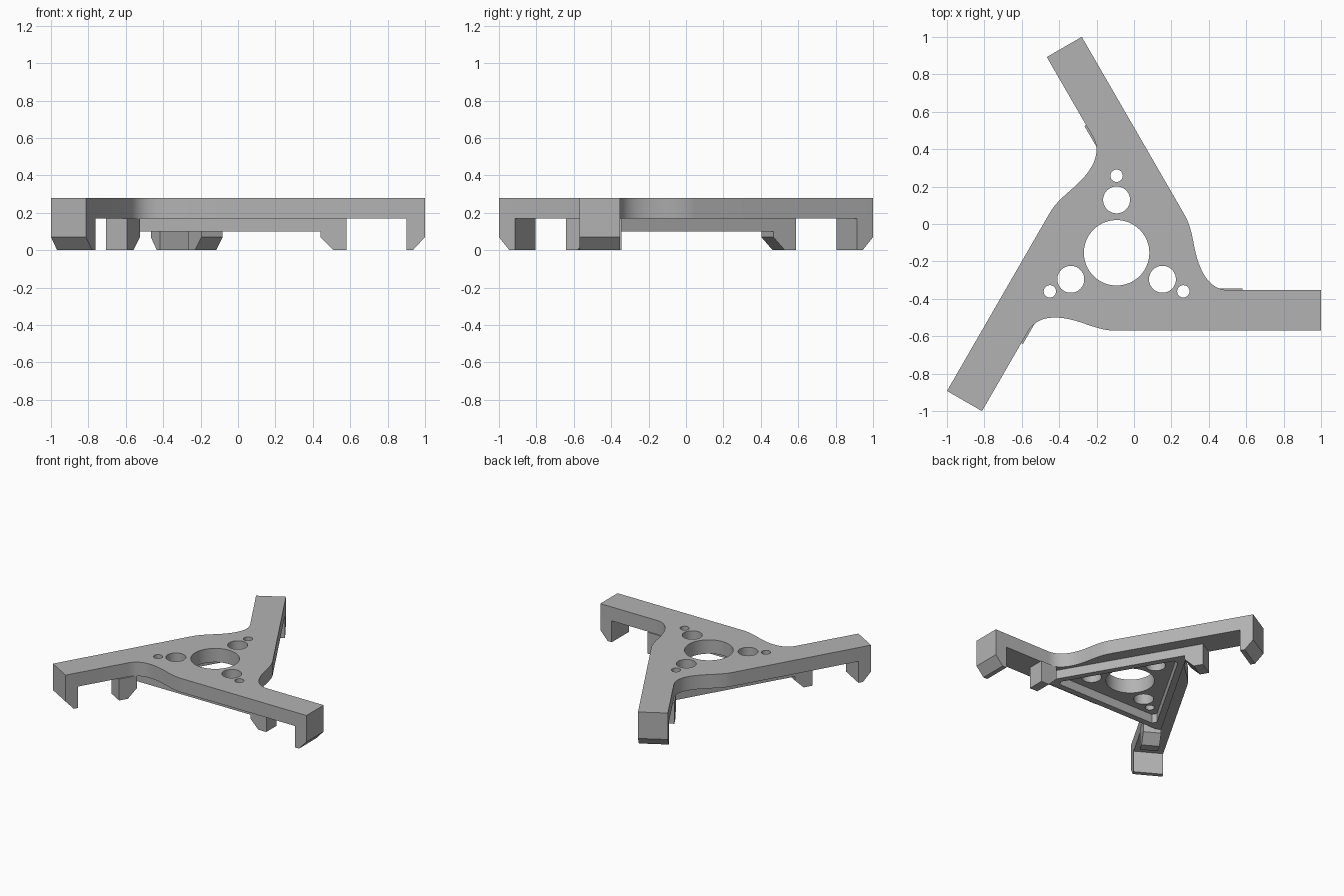
import bpy
from math import cos, sin, pi, radians
from mathutils import Matrix, Vector
from mathutils.geometry import interpolate_bezier

if "Cube" in bpy.data.objects:
    bpy.data.objects.remove(bpy.data.objects["Cube"])

CENTRE = Vector((-0.093, -0.154, 0))
ARM_END, ARM_RIGHT, ARM_LEFT = 1.093, -0.416, -0.2
TOP, UNDERSIDE, RIM_BOTTOM = 0.28, 0.17, 0.10

grey = bpy.data.materials.new("grey_plastic")
grey.use_nodes = True
colour = (0.45, 0.45, 0.45, 1)
grey.diffuse_color = colour
grey.node_tree.nodes["Principled BSDF"].inputs["Base Color"].default_value = colour


def spin(p, k):
    """Turn a flat point by k thirds of a circle."""
    a = k * 2 * pi / 3
    return (p[0] * cos(a) - p[1] * sin(a), p[0] * sin(a) + p[1] * cos(a))


def circle(x, y, r, n=48):
    return [(x + r * cos(2 * pi * i / n), y + r * sin(2 * pi * i / n)) for i in range(n)]


def prism(name, loops, low, high, place):
    """Extrude flat loops (outline first, then holes) into a solid mesh."""
    curve = bpy.data.curves.new(name, 'CURVE')
    curve.dimensions = '2D'
    curve.fill_mode = 'BOTH'
    curve.extrude = (high - low) / 2
    for loop in loops:
        spline = curve.splines.new('POLY')
        spline.points.add(len(loop) - 1)
        for point, (x, y) in zip(spline.points, loop):
            point.co = (x, y, 0, 1)
        spline.use_cyclic_u = True
    curve.materials.append(grey)
    ob = bpy.data.objects.new(name, curve)
    bpy.context.collection.objects.link(ob)
    ob.matrix_world = place @ Matrix.Translation((0, 0, (low + high) / 2))
    bpy.ops.object.select_all(action='DESELECT')
    ob.select_set(True)
    bpy.context.view_layer.objects.active = ob
    bpy.ops.object.convert(target='MESH')
    ob = bpy.context.object
    bpy.ops.object.mode_set(mode='EDIT')
    bpy.ops.mesh.select_all(action='SELECT')
    bpy.ops.mesh.remove_doubles(threshold=0.0005)
    bpy.ops.mesh.normals_make_consistent(inside=False)
    bpy.ops.object.mode_set(mode='OBJECT')
    bpy.ops.object.shade_smooth_by_angle(angle=radians(25))
    return ob


at_centre = Matrix.Translation(CENTRE)

# S-shaped flank that blends each arm into the next
flank = interpolate_bezier(Vector((0.60, ARM_LEFT)), Vector((0.49, ARM_LEFT)),
                           Vector((0.441, -0.09)), Vector((0.418, 0.02)), 14)
flank += interpolate_bezier(Vector((0.418, 0.02)), Vector((0.405, 0.085)),
                            Vector((0.396, 0.146)), Vector((0.364, 0.202)), 10)[1:]

# Three-armed plate with its holes
sector = [(ARM_END, ARM_RIGHT), (ARM_END, ARM_LEFT)] + [(p[0], p[1]) for p in flank]
outline = [spin(p, k) for k in range(3) for p in sector]
holes = [circle(0, 0, 0.175, 64)]
for k in range(3):
    holes.append(circle(*spin((0, 0.283), k), 0.072))
    holes.append(circle(*spin((0, 0.412), k), 0.033, 32))
prism("three_armed_plate", [outline] + holes, UNDERSIDE, TOP, at_centre)


# Triangular rim under the plate
def triangle(inradius, cut):
    half = inradius * 3 ** 0.5
    side = [(-half + cut, -inradius), (half - cut, -inradius)]
    return [spin(p, k) for k in range(3) for p in side]


prism("triangular_rim", [triangle(0.32, 0.01), triangle(0.272, 0.04)],
      RIM_BOTTOM, UNDERSIDE, at_centre)

# Chamfered legs, drawn as side profiles along the arm
upright = Matrix.Rotation(pi / 2, 4, 'X')
inner_leg = [(0.533, UNDERSIDE), (0.533, 0.07), (0.603, 0), (0.673, 0), (0.673, UNDERSIDE)]
outer_leg = [(0.993, UNDERSIDE), (0.993, 0), (1.028, 0), (ARM_END, 0.07), (ARM_END, UNDERSIDE)]
for k, side in enumerate(("left", "back", "right")):
    place = at_centre @ Matrix.Rotation(k * 2 * pi / 3, 4, 'Z') @ upright
    prism(side + "_inner_leg", [inner_leg], 0.19, 0.32, place)
    prism(side + "_outer_leg", [outer_leg], -ARM_LEFT, -ARM_RIGHT, place)
